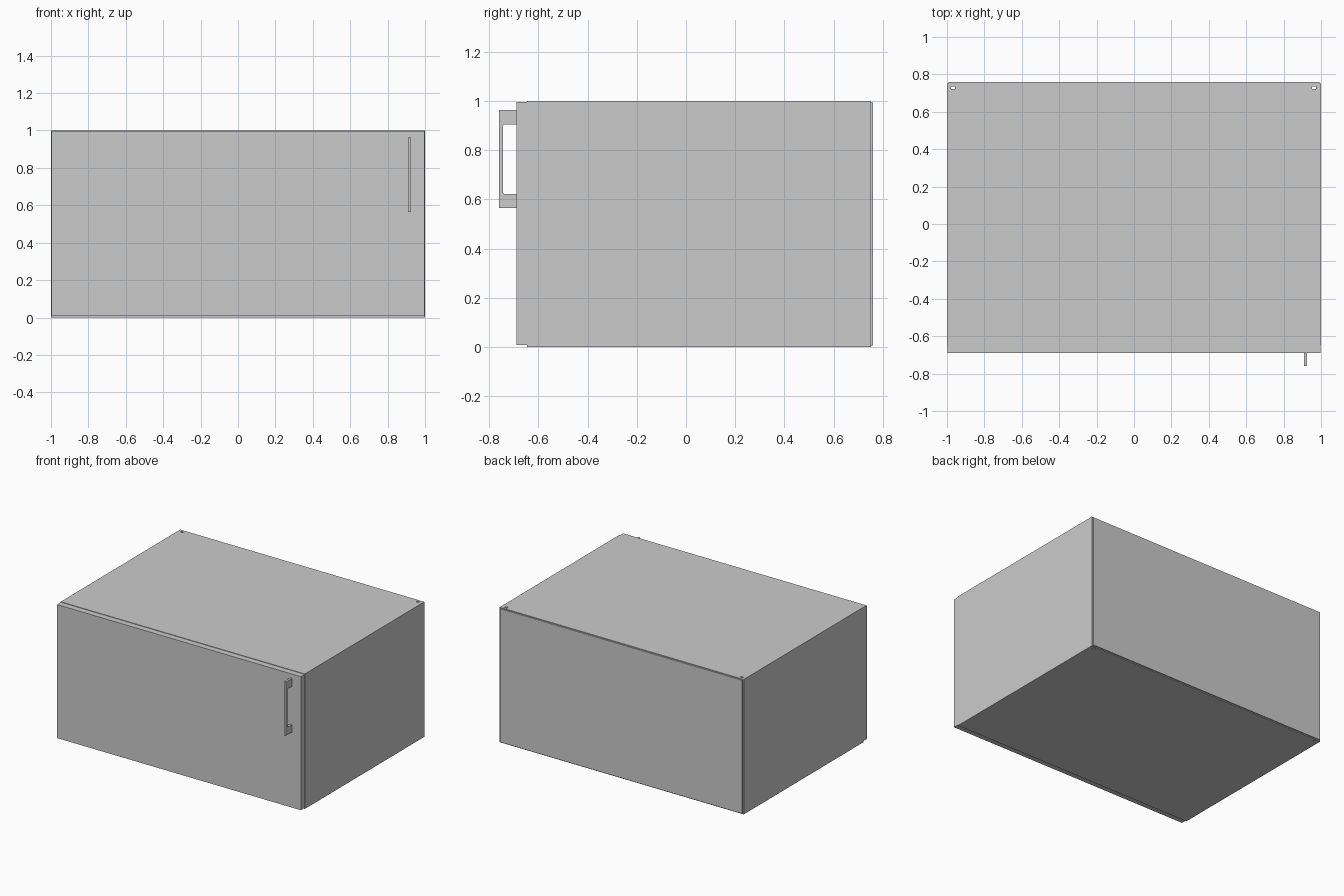
import bpy
import bmesh

if "Cube" in bpy.data.objects:
    bpy.data.objects.remove(bpy.data.objects["Cube"])


def box(name, lo, hi, bevel=0.0):
    """Axis-aligned box between two corners, optionally bevelled."""
    bm = bmesh.new()
    bmesh.ops.create_cube(bm, size=1)
    for v in bm.verts:
        v.co = [(a + b) / 2 + c * (b - a) for a, b, c in zip(lo, hi, v.co)]
    mesh = bpy.data.meshes.new(name)
    bm.to_mesh(mesh)
    bm.free()
    ob = bpy.data.objects.new(name, mesh)
    bpy.context.collection.objects.link(ob)
    if bevel:
        mod = ob.modifiers.new("soft_edges", 'BEVEL')
        mod.width, mod.segments = bevel, 2
    return ob


def cut(target, cutter):
    mod = target.modifiers.new("cut", 'BOOLEAN')
    mod.operation, mod.solver, mod.object = 'DIFFERENCE', 'EXACT', cutter
    cutter.hide_render = True
    cutter.hide_set(True)


# Cabinet shell: open-fronted and open-backed sleeve
T = 0.016
FRONT, BACK = -0.646, 0.752
shell = box("cabinet_shell", (-1, FRONT, 0), (1, BACK, 1))
cut(shell, box("interior_cutter", (-1 + T, FRONT - 0.1, T), (1 - T, BACK + 0.1, 1 - T)))

# Mounting slots through top and bottom at the back corners
for side, x in (("left", -0.968), ("right", 0.962)):
    cut(shell, box(side + "_slot_cutter", (x - 0.011, 0.722, -0.1), (x + 0.011, 0.735, 1.1)))

# Back panel, slightly inset all round
box("back_panel", (-0.993, BACK, 0.006), (0.993, 0.76, 0.994))

# Door across the front
box("door", (-0.998, -0.69, 0.007), (0.998, FRONT, 0.996))

# Handle: flat bar bent into a bracket, extruded across x
profile = [(-0.69, 0.963), (-0.76, 0.963), (-0.76, 0.565), (-0.69, 0.565),
           (-0.69, 0.622), (-0.739, 0.622), (-0.744, 0.627),
           (-0.744, 0.900), (-0.739, 0.905), (-0.69, 0.905)]
bm = bmesh.new()
face = bm.faces.new([bm.verts.new((0.909, y, z)) for y, z in profile])
ext = bmesh.ops.extrude_face_region(bm, geom=[face])
bmesh.ops.translate(bm, vec=(0.016, 0, 0),
                    verts=[g for g in ext["geom"] if isinstance(g, bmesh.types.BMVert)])
bmesh.ops.recalc_face_normals(bm, faces=bm.faces)
mesh = bpy.data.meshes.new("door_handle")
bm.to_mesh(mesh)
bm.free()
bpy.context.collection.objects.link(bpy.data.objects.new("door_handle", mesh))
